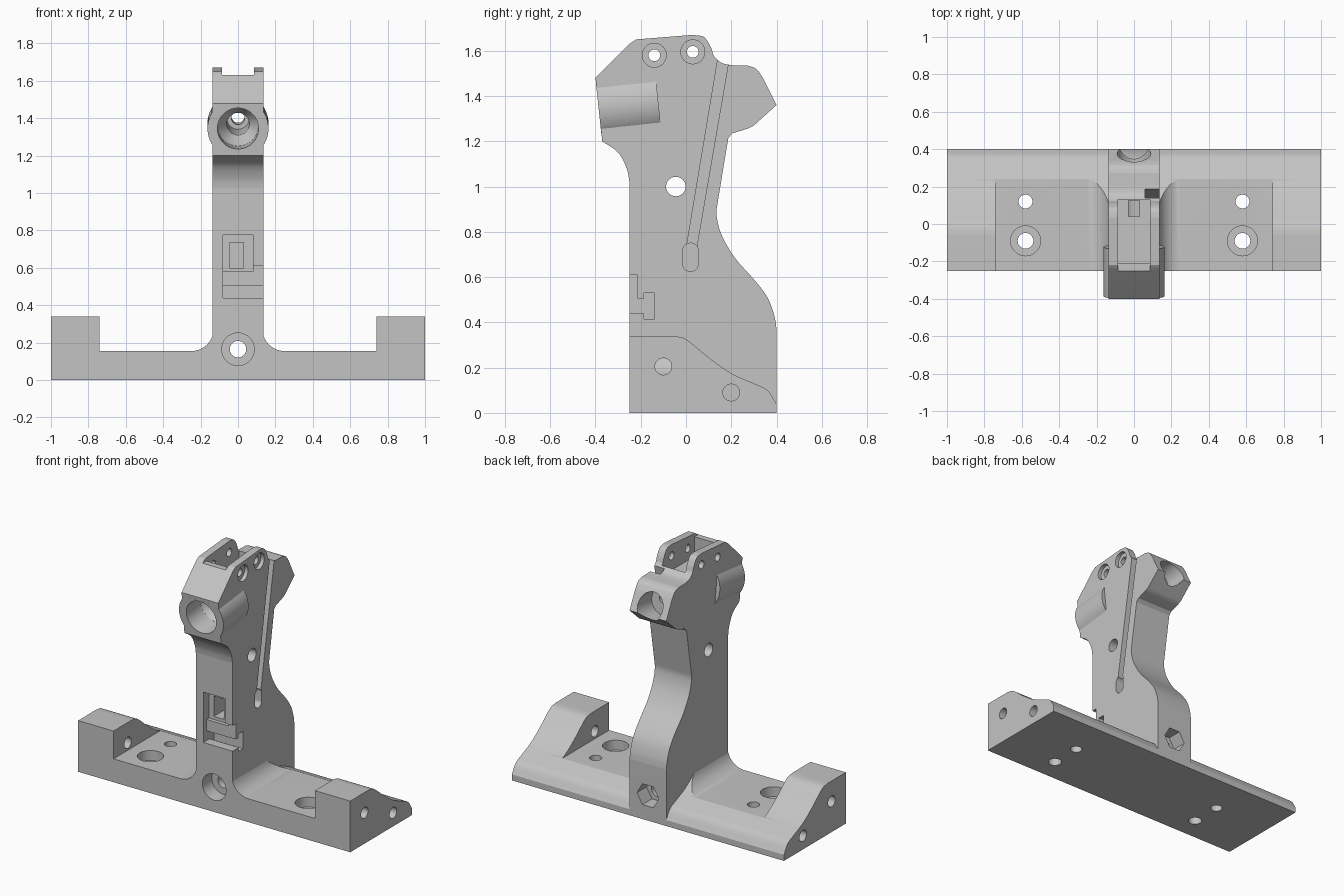
import bpy, bmesh
from math import sin, cos, pi, radians
from mathutils import Vector

if "Cube" in bpy.data.objects:
    bpy.data.objects.remove(bpy.data.objects["Cube"])

X, Y, Z = Vector((1, 0, 0)), Vector((0, 1, 0)), Vector((0, 0, 1))

grey = bpy.data.materials.new("light grey")
grey.use_nodes = True
grey.diffuse_color = (0.55, 0.55, 0.55, 1)
grey.node_tree.nodes["Principled BSDF"].inputs["Base Color"].default_value = grey.diffuse_color


def prism(name, pts, origin, u, v, sweep, taper=1):
    """Extrude a 2D outline lying in the u, v plane along the sweep vector."""
    bm = bmesh.new()
    o = Vector(origin)
    low = [bm.verts.new(o + u * a + v * b) for a, b in pts]
    high = [bm.verts.new(o + sweep + (u * a + v * b) * taper) for a, b in pts]
    bm.faces.new(low)
    bm.faces.new(high)
    for i in range(len(pts)):
        j = (i + 1) % len(pts)
        bm.faces.new((low[i], low[j], high[j], high[i]))
    bmesh.ops.recalc_face_normals(bm, faces=bm.faces)
    mesh = bpy.data.meshes.new(name)
    bm.to_mesh(mesh)
    bm.free()
    mesh.materials.append(grey)
    ob = bpy.data.objects.new(name, mesh)
    bpy.context.collection.objects.link(ob)
    return ob


def circle(r, n=32, start=0):
    return [(r * cos(start + 2 * pi * i / n), r * sin(start + 2 * pi * i / n)) for i in range(n)]


def box(x0, x1, y0, y1, z0, z1):
    return prism("cutter", [(x0, y0), (x1, y0), (x1, y1), (x0, y1)], (0, 0, z0), X, Y, Z * (z1 - z0))


def drill(origin, sweep, r, n=32, taper=1):
    w = sweep.normalized()
    u = Y if abs(w.x) > 0.9 else X
    return prism("cutter", circle(r, n), origin, u, w.cross(u), sweep, taper)


def curve(pts, n=5):
    """Smooth run through the points."""
    p = [Vector(q) for q in pts]
    p = [2 * p[0] - p[1]] + p + [2 * p[-1] - p[-2]]
    out = []
    for a, b, c, d in zip(p, p[1:], p[2:], p[3:]):
        for i in range(n):
            t = i / n
            out.append(0.5 * (2 * b + (c - a) * t + (2 * a - 5 * b + 4 * c - d) * t * t
                              + (3 * b - a - 3 * c + d) * t ** 3))
    return [tuple(q) for q in out] + [tuple(pts[-1])]


def combine(target, other, operation="DIFFERENCE"):
    mod = target.modifiers.new("cut", "BOOLEAN")
    mod.operation, mod.solver, mod.object = operation, "EXACT", other
    bpy.context.view_layer.update()
    dg = bpy.context.evaluated_depsgraph_get()
    mesh = bpy.data.meshes.new_from_object(target.evaluated_get(dg))
    target.modifiers.clear()
    target.data = mesh
    bpy.data.objects.remove(other)


# Base rail with a sloping back
base_outline = [(-0.25, 0), (-0.25, 0.34)] + curve(
    [(-0.06, 0.34), (0, 0.325), (0.1, 0.245), (0.2, 0.175), (0.3, 0.13), (0.36, 0.1), (0.4, 0.04)]) + [(0.4, 0)]
bracket = prism("bracket", base_outline, (-1, 0, 0), Y, Z, X * 2)

# Mounting pockets with a fillet toward the column
for s in (-1, 1):
    fillet = [(0.25 - 0.12 * cos(radians(a)), 0.275 - 0.12 * sin(radians(a))) for a in range(0, 91, 9)]
    pocket = fillet + [(0.74, 0.155), (0.74, 0.5), (0.13, 0.5)]
    combine(bracket, prism("cutter", [(s * a, b) for a, b in pocket], (0, -0.4, 0), X, Z, Y))

# Upright column
column_outline = ([(-0.25, 0)]
    + curve([(-0.25, 1.02), (-0.262, 1.08), (-0.3, 1.15), (-0.37, 1.2)])
    + [(-0.4, 1.48), (-0.25, 1.63), (-0.22, 1.65)]
    + curve([(0.03, 1.67), (0.08, 1.66), (0.11, 1.615), (0.125, 1.575), (0.16, 1.545), (0.21, 1.535)])
    + curve([(0.27, 1.535), (0.31, 1.52), (0.34, 1.48)])
    + [(0.4, 1.36), (0.3, 1.27), (0.27, 1.255), (0.205, 1.235), (0.187, 1.215)]
    + curve([(0.14, 0.93), (0.135, 0.87), (0.16, 0.78), (0.22, 0.68), (0.3, 0.59),
             (0.36, 0.51), (0.39, 0.43), (0.4, 0.37)])
    + [(0.4, 0)])
combine(bracket, prism("column", column_outline, (-0.135, 0, 0), Y, Z, X * 0.27), "UNION")

# Barrel swelling around the upper bore
axis = Vector((0, 1, 0.107)).normalized()
up = X.cross(axis)
mouth = Vector((0, -0.386, 1.345))
swell = [(a, max(-0.125, min(0.115, b))) for a, b in circle(0.163, 48)]
combine(bracket, prism("barrel", swell, mouth, X, up, axis * 0.265), "UNION")

cutters = []

# Stepped bore through the head, and the socket at its back
cutters += [
    drill(mouth - axis * 0.05, axis * 0.2, 0.11, 40),
    drill(mouth + axis * 0.149, axis * 0.08, 0.11, 40, 0.55),
    drill(mouth + axis * 0.2, axis * 0.32, 0.06),
    drill(mouth + axis * 0.5, axis * 0.3, 0.035),
    drill(Vector((0, 0.5, 1.42)), axis * -0.27, 0.09, 40),
]

# Slot between the two ears
cutters += [
    box(-0.085, 0.085, -0.4, -0.2, 1.63, 1.8),
    box(-0.085, 0.085, -0.21, 0.13, 1.5, 1.8),
    box(-0.03, 0.03, 0.04, 0.125, 1.4, 1.55),
]

# Ear screws, with counterbores on the left only
for y, z in ((-0.14, 1.58), (0.03, 1.595)):
    cutters.append(drill((-0.3, y, z), X * 0.6, 0.026, 24))
    cutters.append(drill((0.11, y, z), X * 0.2, 0.053))

# Cross pin, cable groove and cable pocket
cutters.append(drill((-0.3, -0.045, 1.0), X * 0.6, 0.043))
cutters.append(prism("cutter", [(0.0, 0.72), (0.045, 0.72), (0.2, 1.62), (0.15, 1.62)],
                     (0.06, 0, 0), Y, Z, X * 0.2))
oval = [(a, b + (0.035 if b > 0 else -0.02)) for a, b in circle(0.035, 24, pi / 24)]
cutters.append(prism("cutter", oval, (0.02, 0.02, 0.68), Y, Z, X * 0.2))

# Latch recess on the front, open to the left
latch = [(-0.3, 0.61), (-0.215, 0.61), (-0.215, 0.505), (-0.185, 0.505), (-0.185, 0.53),
         (-0.14, 0.53), (-0.14, 0.415), (-0.185, 0.415), (-0.185, 0.44), (-0.3, 0.44)]
cutters += [
    prism("cutter", latch, (-0.08, 0, 0), Y, Z, X * 0.3),
    box(-0.08, 0.08, -0.3, -0.19, 0.58, 0.775),
    box(-0.045, 0.03, -0.3, -0.08, 0.6, 0.735),
]

# Lower bolt: counterbore at the front, hexagon nut pocket at the back
cutters += [
    drill(Vector((0, -0.5, 0.165)), Y, 0.044),
    drill(Vector((0, -0.5, 0.165)), Y * 0.35, 0.087, 40),
    drill(Vector((0, 0.5, 0.165)), Y * -0.2, 0.08, 6),
]

# Base screws and end holes
for s in (-1, 1):
    cutters += [
        drill((s * 0.58, 0.12, -0.1), Z * 0.5, 0.037),
        drill((s * 0.58, -0.09, -0.1), Z * 0.5, 0.042),
        drill((s * 0.58, -0.09, 0.09), Z * 0.2, 0.08, 40),
        drill((s * 1.1, -0.1, 0.205), X * (-s * 0.5), 0.037),
        drill((s * 1.1, 0.2, 0.09), X * (-s * 0.35), 0.037),
    ]

for c in cutters:
    combine(bracket, c)

# Smooth curves, crisp edges
bpy.ops.object.select_all(action="DESELECT")
bracket.select_set(True)
bpy.context.view_layer.objects.active = bracket
bpy.ops.object.shade_smooth_by_angle(angle=radians(25))
weighted = bracket.modifiers.new("even shading", "WEIGHTED_NORMAL")
weighted.keep_sharp = True
